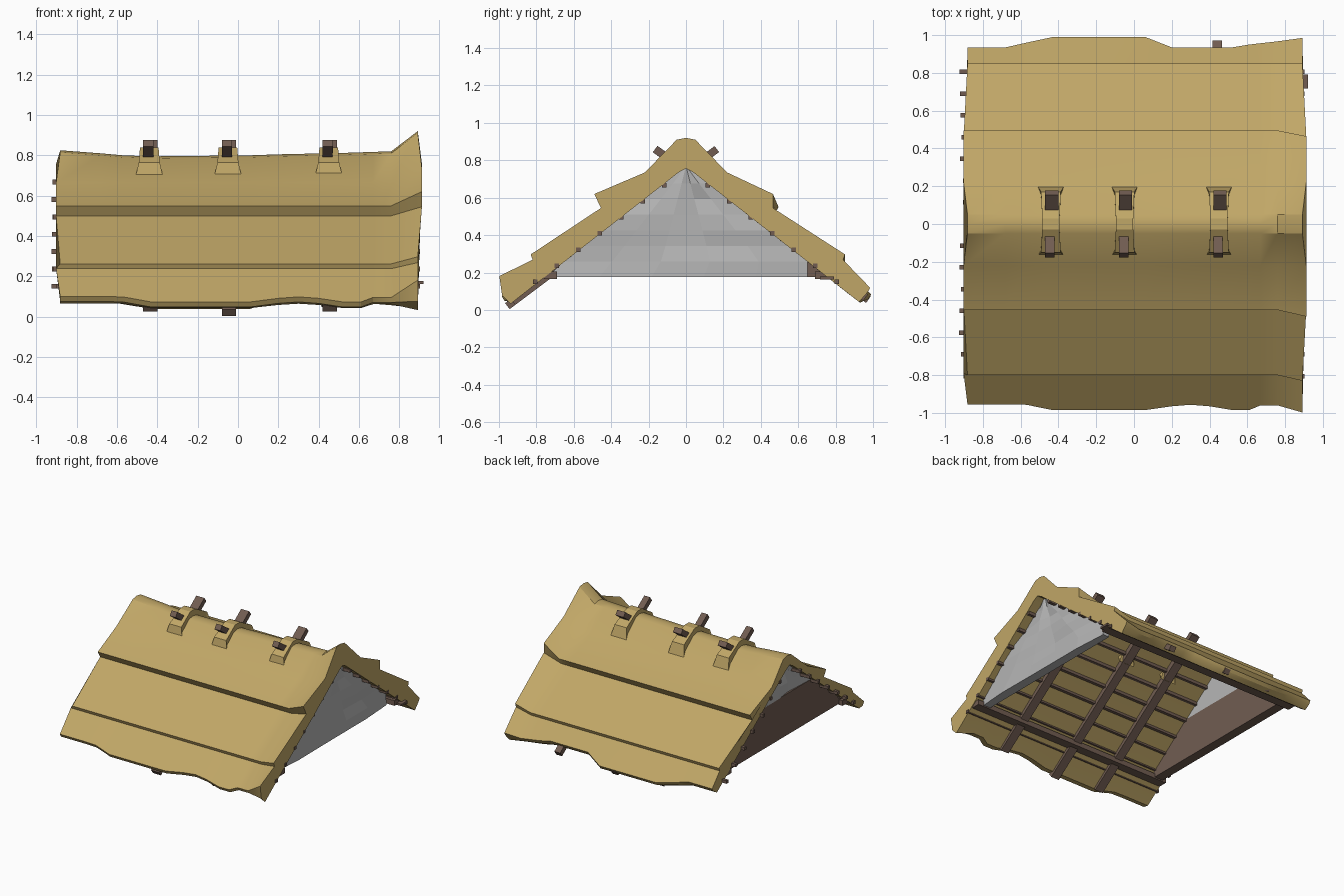
import bpy, bmesh, random
from mathutils import Vector, Matrix

if "Cube" in bpy.data.objects:
    bpy.data.objects.remove(bpy.data.objects["Cube"])

random.seed(4)


def material(name, rgb):
    m = bpy.data.materials.new(name)
    m.diffuse_color = (*rgb, 1)
    m.use_nodes = True
    m.node_tree.nodes["Principled BSDF"].inputs["Base Color"].default_value = m.diffuse_color
    return m


STRAW = material("straw", (0.53, 0.385, 0.135))
WOOD = material("brown wood", (0.165, 0.108, 0.083))
PLASTER = material("grey plaster", (0.47, 0.47, 0.47))


def finish(bm, name, mat, smooth=False):
    bmesh.ops.recalc_face_normals(bm, faces=bm.faces[:])
    me = bpy.data.meshes.new(name)
    bm.to_mesh(me)
    bm.free()
    ob = bpy.data.objects.new(name, me)
    me.materials.append(mat)
    bpy.context.collection.objects.link(ob)
    if smooth:
        bpy.ops.object.select_all(action='DESELECT')
        ob.select_set(True)
        bpy.context.view_layer.objects.active = ob
        bpy.ops.object.shade_smooth_by_angle(angle=0.5)
    return ob


def loft(name, sections, mat, smooth=False):
    """Closed sections joined by quads, with capped ends."""
    bm = bmesh.new()
    rings = [[bm.verts.new(p) for p in s] for s in sections]
    n = len(rings[0])
    for a, b in zip(rings, rings[1:]):
        for i in range(n):
            j = (i + 1) % n
            bm.faces.new((a[i], a[j], b[j], b[i]))
    bm.faces.new(rings[0])
    bm.faces.new(rings[-1][::-1])
    return finish(bm, name, mat, smooth)


def beam(name, a, b, w, h, mat=WOOD):
    """Box from a to b; w is the horizontal width, h the depth."""
    a, b = Vector(a), Vector(b)
    d = (b - a).normalized()
    side = d.cross(Vector((0, 0, 1))).normalized()
    up = side.cross(d)
    rot = Matrix((side, d, up)).transposed().to_4x4()
    bm = bmesh.new()
    bmesh.ops.create_cube(bm, size=1)
    bm.transform(Matrix.Translation((a + b) / 2) @ rot
                 @ Matrix.Diagonal((w, (b - a).length, h, 1)))
    return finish(bm, name, mat)


def inner(y):
    return 0.755 - 0.77 * abs(y)


# Thatch: layered profile lofted along x, flared at the right end
def thatch_side(s, ridge, f, e):
    back = s > 0
    cap, mid = (0.04, 0.05) if back else (0, 0)
    fc = f * (0.0 if back else 1.0)
    ze = 0.10 - 0.9 * (e - 0.955) + (0.015 + 0.03 * f if back else 0.12 * f)
    zb = ze - 0.025 - (0.08 * f if not back else 0.0)
    pts = [(0.05, ridge - 0.01), (0.22, 0.665 + 0.07 * f),
           (0.455 + cap + 0.035 * fc - 0.03 * (f - fc), 0.55 + 0.07 * f),
           (0.425 + cap + 0.03 * fc, 0.50 + 0.045 * f),
           (0.80 + mid + 0.03 * fc, 0.262 + 0.035 * f),
           (0.79 + mid + 0.03 * fc, 0.238 + 0.03 * f),
           (e, ze), (e - 0.015, zb), (e - 0.06, inner(e - 0.06))]
    return [(s * y, z) for y, z in pts]


# x, ridge height, flare, front eave, back eave
STATIONS = [(-0.89, 0.825, 0, 0.955, 0.935), (-0.68, 0.81, 0, 0.955, 0.935),
            (-0.57, 0.80, 0, 0.957, 0.96), (-0.43, 0.795, 0, 0.985, 0.99),
            (0.06, 0.80, 0, 0.985, 0.99), (0.20, 0.805, 0, 0.965, 0.935),
            (0.30, 0.807, 0, 0.957, 0.935), (0.40, 0.81, 0, 0.965, 0.935),
            (0.52, 0.812, 0, 0.985, 0.935), (0.61, 0.815, 0, 0.985, 0.95),
            (0.67, 0.817, 0, 0.96, 0.957), (0.76, 0.82, 0, 0.96, 0.967),
            (0.90, 0.92, 1, 0.998, 0.985)]
sections = []
for x, ridge, f, ef, eb in STATIONS:
    prof = (thatch_side(-1, ridge, f, ef)[::-1] + [(0, ridge)]
            + thatch_side(1, ridge, f, eb) + [(0.04, 0.735), (0, 0.757), (-0.04, 0.735)])
    end = 0.012 if abs(x) > 0.85 else 0
    sgn = 1 if x > 0 else -1
    sections.append([(x + sgn * (end if abs(y) < 0.8 and z < 0.8 else -end * 0.7), y, z)
                     for y, z in prof])
loft("thatch_roof", sections, STRAW, True)

# Straw saddles over the ridge, each with a crossed pair of rafters
SADDLE = [(-0.165, 0.695, 0.068), (-0.15, 0.765, 0.052), (-0.03, 0.84, 0.046),
          (0.03, 0.84, 0.046), (0.17, 0.765, 0.052), (0.20, 0.67, 0.070)]
for i, (x, drop) in enumerate([(-0.44, 0.03), (-0.05, 0.0), (0.45, 0.03)]):
    secs = [[(x - w, y, z), (x + w, y, z),
             (x + w, y * 0.85, z - 0.09), (x - w, y * 0.85, z - 0.09)] for y, z, w in SADDLE]
    loft(f"ridge_saddle_{i}", secs, STRAW)
    beam(f"front_rafter_{i}", (x + 0.005, -0.955 + drop, 0.02 + drop * 0.75),
         (x + 0.005, 0.165, 0.86), 0.07, 0.04)
    beam(f"back_rafter_{i}", (x - 0.01, 0.975 - drop * 0.5, 0.055 + drop * 0.35),
         (x - 0.005, -0.165, 0.86), 0.05, 0.042)

# Purlins along the underside, their ends poking past the gables
for s in (-1, 1):
    for k in range(7):
        y = 0.115 + 0.115 * k
        z = 0.667 - 0.086 * k
        r = random.uniform(-0.015, 0.012)
        beam(f"purlin_{'back' if s > 0 else 'front'}_{k}",
             (-0.912 + r, s * y, z), (0.903, s * y, z), 0.024, 0.024)

# Wall plates under both slopes
beam("front_wall_plate", (-0.88, -0.725, 0.185), (0.89, -0.725, 0.185), 0.07, 0.04)
beam("back_wall_plate", (-0.88, 0.73, 0.185), (0.88, 0.73, 0.185), 0.08, 0.04)
beam("plate_peg", (0.85, 0.755, 0.17), (0.92, 0.755, 0.17), 0.075, 0.015)


# Gable sheets: rows of a rough panel, one section per height
def gable(name, x0, x1, z0, z1, rows, mat, rough, left=0.74, right=0.74):
    secs, cols = [], 5
    for r in range(rows + 1):
        z = z0 + (z1 - z0) * r / rows
        half = max((0.765 - z) / 0.77, 0.012)
        a, b = -min(half, left), min(half, right)
        ys = [a + (b - a) * c / cols for c in range(cols + 1)]
        outer = [(x1 + random.uniform(-rough, rough), y, z) for y in ys]
        secs.append(outer + [(x0, b, z), (x0, a, z)])
    loft(name, secs, mat)


gable("right_gable", 0.78, 0.845, 0.175, 0.76, 7, PLASTER, 0.014, right=0.65)
gable("left_gable_top", -0.78, -0.845, 0.50, 0.76, 3, PLASTER, 0.012)
gable("left_gable_planks", -0.775, -0.85, 0.175, 0.50, 1, WOOD, 0.0, left=0.76, right=0.76)
